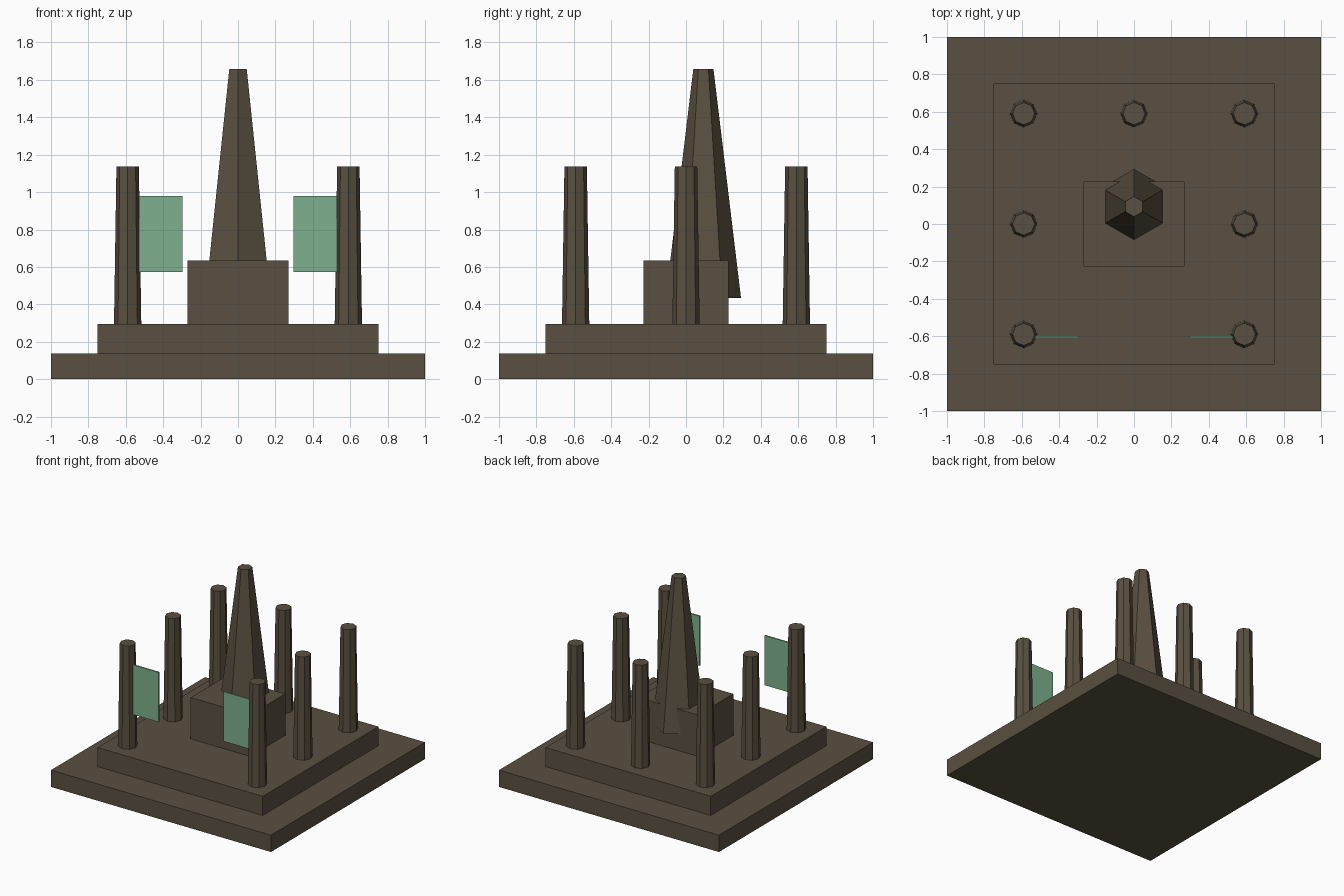
import bpy, bmesh, math
from mathutils import Matrix, Vector

if "Cube" in bpy.data.objects:
    bpy.data.objects.remove(bpy.data.objects["Cube"])


def material(name, rgb):
    m = bpy.data.materials.new(name)
    m.diffuse_color = (*rgb, 1)
    m.use_nodes = True
    m.node_tree.nodes["Principled BSDF"].inputs["Base Color"].default_value = m.diffuse_color
    return m


STONE = material("brown_stone", (0.102, 0.080, 0.052))
GREEN = material("pale_green", (0.209, 0.434, 0.270))


def finish(name, bm, mat):
    mesh = bpy.data.meshes.new(name)
    bm.to_mesh(mesh)
    bm.free()
    mesh.materials.append(mat)
    bpy.context.collection.objects.link(bpy.data.objects.new(name, mesh))


def box(name, lo, hi, mat):
    lo, hi = Vector(lo), Vector(hi)
    bm = bmesh.new()
    bmesh.ops.create_cube(bm, size=1, matrix=Matrix.Translation((lo + hi) / 2)
                          @ Matrix.Diagonal((*(hi - lo), 1)))
    finish(name, bm, mat)


def taper(name, x, y, z0, z1, r0, r1, sides, turn, mat):
    bm = bmesh.new()
    bmesh.ops.create_cone(bm, cap_ends=True, segments=sides, radius1=r0, radius2=r1,
                          depth=z1 - z0, matrix=Matrix.Translation((x, y, (z0 + z1) / 2))
                          @ Matrix.Rotation(turn, 4, 'Z'))
    finish(name, bm, mat)


# Stepped platform and central block
box("base_slab", (-1, -1, 0), (1, 1, 0.138), STONE)
box("upper_step", (-0.75, -0.75, 0.138), (0.75, 0.75, 0.295), STONE)
box("central_block", (-0.27, -0.228, 0.295), (0.27, 0.228, 0.635), STONE)

# Six-sided spire, overhanging the back of the block
taper("spire", 0, 0.093, 0.435, 1.657, 0.201, 0.054, 6, 0, STONE)

# Ring of pillars, open at the front and in the middle
for x in (-0.59, 0, 0.59):
    for y in (-0.59, 0, 0.59):
        if x or y > 0:
            taper("pillar", x, y, 0.295, 1.137, 0.073, 0.06, 8, 0, STONE)

# Hanging panels beside the front pillars
for side in (-1, 1):
    a, b = sorted((side * 0.297, side * 0.528))
    box("hanging_panel", (a, -0.61, 0.572), (b, -0.598, 0.98), GREEN)
